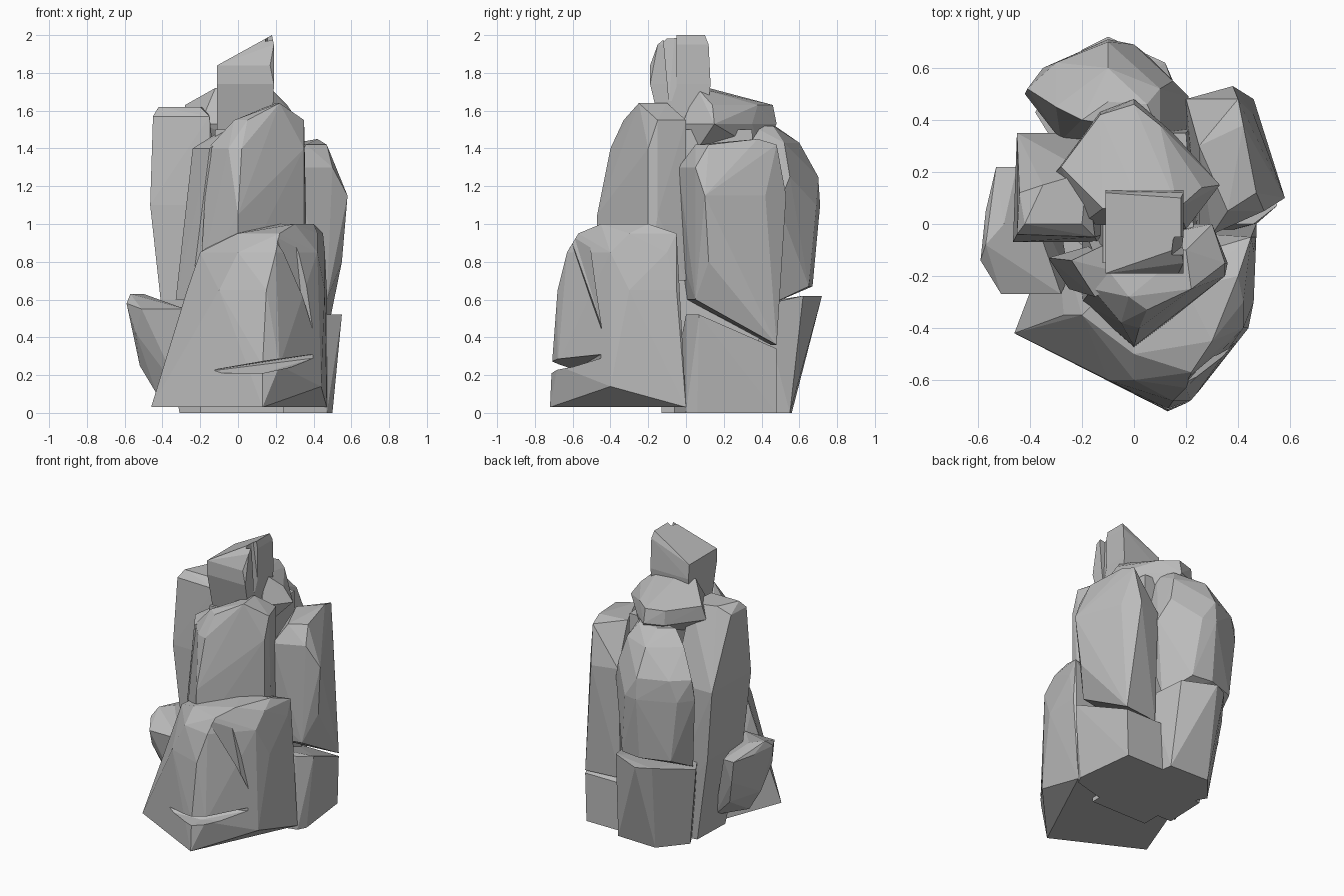
import bpy
import bmesh
from mathutils import Vector

default_cube = bpy.data.objects.get("Cube")
if default_cube:
    bpy.data.objects.remove(default_cube, do_unlink=True)

# One plain stone colour for the whole stack
stone = bpy.data.materials.new("grey stone")
stone.use_nodes = True
stone_colour = (.5, .5, .5, 1)
stone.diffuse_color = stone_colour
stone.node_tree.nodes["Principled BSDF"].inputs["Base Color"].default_value = stone_colour


def rock(name, layers):
    """Flat-faced stone: the convex hull of corner points grouped by height."""
    bm = bmesh.new()
    for height, corners in layers.items():
        for x, y in corners:
            bm.verts.new((x, y, height))
    hull = bmesh.ops.convex_hull(bm, input=bm.verts[:])
    unused = {item for item in hull["geom_interior"] + hull["geom_unused"]
              if isinstance(item, bmesh.types.BMVert)}
    bmesh.ops.delete(bm, geom=list(unused), context="VERTS")
    bmesh.ops.recalc_face_normals(bm, faces=bm.faces[:])
    mesh = bpy.data.meshes.new(name)
    bm.to_mesh(mesh)
    bm.free()
    mesh.materials.append(stone)
    stone_object = bpy.data.objects.new(name, mesh)
    bpy.context.scene.collection.objects.link(stone_object)
    return stone_object


def carve(target, cutter_layers):
    """Cut a wedge-shaped crack out of a stone and discard the cutter."""
    cutter = rock("crack_cutter", cutter_layers)
    cutter.hide_render = True
    modifier = target.modifiers.new("crack", "BOOLEAN")
    modifier.operation = "DIFFERENCE"
    modifier.solver = "EXACT"
    modifier.object = cutter
    bpy.context.view_layer.update()
    depsgraph = bpy.context.evaluated_depsgraph_get()
    carved_mesh = bpy.data.meshes.new_from_object(target.evaluated_get(depsgraph))
    target.modifiers.clear()
    target.data = carved_mesh
    bpy.data.objects.remove(cutter, do_unlink=True)


# Large boulder at the front, with a pointed foot
front_boulder = rock("front_boulder", {
    .03: [(-.46, -.42), (.13, -.72), (.47, 0), (-.3, 0)],
    .14: [(.44, -.4)],
    .25: [(.22, -.68), (.13, -.71)],
    .65: [(-.1, -.6), (.15, -.68), (-.27, -.35), (.46, -.3), (.47, -.05)],
    .85: [(-.2, -.35), (0, -.6), (.2, -.63), (.46, -.1), (.42, -.4)],
    .95: [(0, -.5), (.22, -.57), (.42, -.3), (.45, -.05), (-.05, -.2)],
    1: [(.3, -.45), (.4, -.2), (.2, -.25)],
})

# Level crack near its foot
carve(front_boulder, {
    .21: [(-.24, -.62), (.13, -.8), (.13, -.6)],
    .23: [(.16, -.58), (.2, -.8)],
    .27: [(.1, -.8), (.13, -.62)],
    .29: [(.4, -.45), (.5, -.6)],
    .31: [(.4, -.45), (.5, -.6)],
})

# Slanting crack on its flank
carve(front_boulder, {
    .44: [(.35, -.44), (.5, -.46)],
    .92: [(.2, -.61), (.3, -.52), (.5, -.61), (.5, -.57)],
    .96: [(.2, -.6), (.3, -.52), (.5, -.6)],
})

# Faceted pillar rising behind the front boulder
rock("front_pillar", {
    .7: [(-.2, -.3), (0, -.48), (.35, -.2), (.3, 0), (-.2, 0)],
    1.05: [(0, -.47), (.36, -.15)],
    1.4: [(-.16, -.25), (-.05, -.38), (.02, -.4), (.35, -.2), (-.16, -.1)],
    1.55: [(.05, -.33), (.35, -.15), (.3, 0), (-.02, -.28)],
    1.64: [(.22, -.25), (.2, -.1)],
})

# Narrow shard leaning on the pillar
rock("pillar_shard", {
    .6: [(-.33, -.13), (-.25, -.25), (-.05, -.2)],
    1.4: [(-.24, -.14), (-.15, -.28)],
    1.52: [(0, -.2), (-.05, -.05)],
})

# Tall side column
rock("side_column", {
    0: [(-.31, 0), (-.3, .3), (0, 0), (0, .35)],
    .6: [(-.41, -.06), (-.4, .33), (-.1, -.06)],
    1.1: [(-.465, -.07), (-.45, .35), (-.14, -.07), (-.15, .35)],
    1.57: [(-.45, -.04), (-.44, .12), (-.15, -.05)],
    1.62: [(-.42, 0), (-.2, 0), (-.35, .15), (-.18, .2)],
})

# Small boulder at the foot of the side column
rock("side_boulder", {
    .1: [(-.43, -.1), (-.3, -.2), (-.3, .1)],
    .25: [(-.52, -.1), (-.45, .15)],
    .42: [(-.54, -.2), (-.5, .2), (-.25, -.2)],
    .58: [(-.59, -.14), (-.57, .05), (-.53, .22), (-.45, .22)],
    .55: [(-.51, -.27), (-.28, -.27)],
    .63: [(-.57, -.08), (-.5, 0)],
})

# Rear stone and the block carrying it
rock("rear_stone", {
    .58: [(-.35, .42), (.15, .46)],
    .67: [(-.3, .6), (-.1, .67), (.05, .65)],
    1.1: [(-.42, .5), (-.35, .6), (-.1, .71), (0, .69), (.21, .49), (.2, .3), (-.28, .32)],
    1.25: [(-.41, .52), (-.3, .62), (-.1, .7), (.15, .55)],
    1.43: [(-.3, .45), (-.1, .6), (.1, .52)],
    1.52: [(-.2, .4), (-.1, .47), (.05, .46), (.1, .35)],
})
rock("rear_base", {
    0: [(-.3, .38), (-.15, .56), (.15, .55), (.2, .2), (-.2, .2)],
    .57: [(-.38, .43), (-.3, .3), (.2, .4)],
    .62: [(-.2, .67), (-.1, .72), (.12, .62)],
})

# Broad stone on the other flank and the block carrying it
rock("flank_stone", {
    .36: [(.46, .48), (.2, .45)],
    .6: [(.47, .05), (.2, 0)],
    .8: [(.55, .12), (.25, -.02)],
    1.15: [(.58, .1), (.46, .42), (.38, .53), (.2, .48), (.25, -.04)],
    1.3: [(.5, .05), (.3, -.04)],
    1.42: [(.47, .12), (.4, .48), (.25, .3), (.36, .05)],
    1.45: [(.42, .38)],
})
rock("flank_base", {
    0: [(.47, 0), (.5, .06), (.45, .48), (.1, .48), (.1, -.1)],
    .34: [(.46, .48), (.1, .48)],
    .52: [(.55, .07), (.46, 0), (.1, 0)],
})

# Inner core and the wide cap stone resting on it
rock("inner_core", {
    0: [(-.2, -.13), (.24, -.13), (.24, .4), (-.2, .4)],
    1.5: [(-.12, -.15), (.24, -.15), (.2, .35), (-.12, .35)],
})
rock("cap_stone", {
    1.38: [(-.15, .1), (.2, .05), (.05, .4)],
    1.53: [(-.3, .2), (-.13, .43), (0, .48), (.15, .35), (.33, .15), (.2, -.02), (-.2, 0)],
    1.63: [(-.28, .22), (-.13, .42), (0, .46), (.1, .38), (.26, .14)],
    1.72: [(-.12, .06), (.17, .06), (0, .12)],
})

# Slanted peak stone with one split corner
peak_stone = rock("peak_stone", {
    1.45: [(-.11, -.12), (.18, -.12), (.18, .1), (-.1, .1)],
    1.74: [(-.11, -.19), (.19, -.19), (.19, .13), (-.11, .13)],
    1.84: [(-.11, -.19), (-.11, .12), (.17, -.19)],
    1.95: [(.19, -.15), (.19, .12)],
    2: [(.18, -.09), (.18, .1)],
})
carve(peak_stone, {
    1.65: [(.18, -.09), (.22, -.09), (.2, -.05)],
    2.1: [(.13, -.13), (.22, -.13), (.14, -.05), (.22, -.05)],
})
